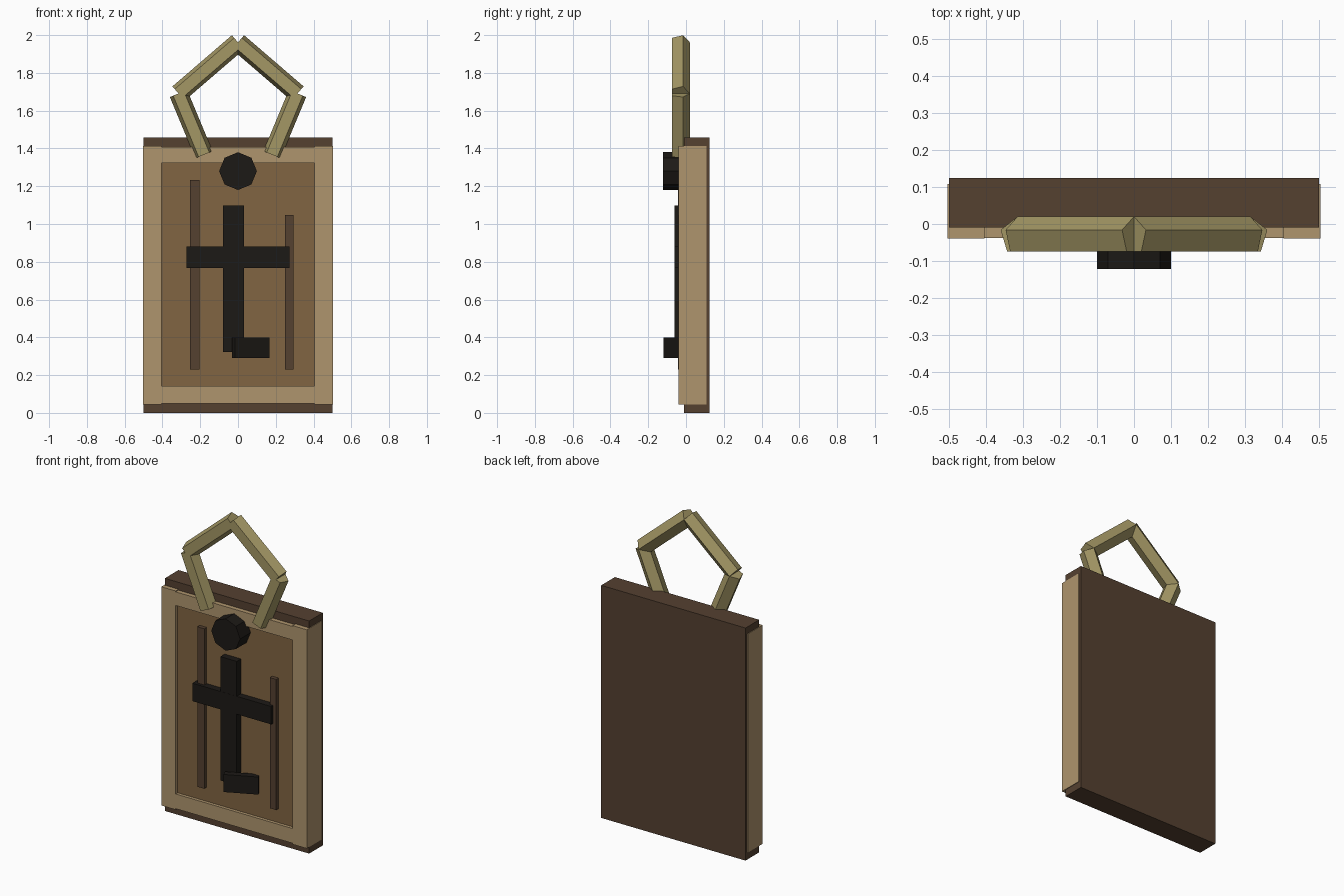
import bpy
import math
from mathutils import Vector

if "Cube" in bpy.data.objects:
    bpy.data.objects.remove(bpy.data.objects["Cube"])


def material(name, rgb):
    m = bpy.data.materials.new(name)
    m.diffuse_color = (*rgb, 1)
    m.use_nodes = True
    m.node_tree.nodes["Principled BSDF"].inputs["Base Color"].default_value = m.diffuse_color
    return m


DARK = material("dark_wood", (0.09, 0.052, 0.03))
LIGHT = material("light_wood", (0.43, 0.30, 0.155))
PANEL = material("panel_wood", (0.22, 0.13, 0.055))
ROPE = material("rope", (0.37, 0.31, 0.13))
BLACK = material("black_iron", (0.012, 0.010, 0.008))


def box(name, x, y, z, mat, rot=0):
    """Box from (min, max) ranges, optionally turned about its vertical axis."""
    bpy.ops.mesh.primitive_cube_add(
        size=1, location=[sum(r) / 2 for r in (x, y, z)], rotation=(0, 0, rot))
    ob = bpy.context.object
    ob.name = name
    ob.scale = [r[1] - r[0] for r in (x, y, z)]
    ob.data.materials.append(mat)
    return ob


def rod(name, a, b, radius, sides, mat):
    """Prism from a to b with one cross-section corner pointing to +y."""
    a, b = Vector(a), Vector(b)
    bpy.ops.mesh.primitive_cylinder_add(vertices=sides, radius=radius, depth=(b - a).length)
    ob = bpy.context.object
    ob.name = name
    d = (b - a).normalized()
    up = Vector((0, 1, 0)) if abs(d.y) < 0.9 else Vector((0, 0, 1))
    side = up.cross(d)
    for v in ob.data.vertices:
        v.co = (a + b) / 2 + side * v.co.x + up * v.co.y + d * v.co.z
    ob.data.materials.append(mat)
    return ob


# Board and recessed panel
box("back_board", (-0.5, 0.5), (-0.01, 0.125), (0, 1.457), DARK)
box("inner_panel", (-0.43, 0.43), (-0.018, 0.02), (0.12, 1.35), PANEL)

# Frame: two uprights and two rails
for s, side in ((-1, "left"), (1, "right")):
    box("frame_" + side, sorted((s * 0.405, s * 0.504)), (-0.039, 0.108), (0.044, 1.414), LIGHT)
box("frame_top", (-0.455, 0.455), (-0.038, 0.1), (1.323, 1.408), LIGHT)
box("frame_bottom", (-0.455, 0.455), (-0.038, 0.1), (0.05, 0.142), LIGHT)

# Thin dark grooves strips on the panel
box("strip_left", (-0.253, -0.204), (-0.042, 0), (0.23, 1.232), DARK)
box("strip_right", (0.25, 0.294), (-0.042, 0), (0.23, 1.048), DARK)

# Raised black mark: upright, crossbar and turned foot
box("mark_upright", (-0.08, 0.033), (-0.06, 0), (0.322, 1.098), BLACK)
box("mark_crossbar", (-0.273, 0.273), (-0.061, 0), (0.768, 0.88), BLACK)
box("mark_foot", (-0.033, 0.167), (-0.08, -0.04), (0.29, 0.4), BLACK, math.radians(25))

# Eight-sided peg
rod("peg", (0, -0.122, 1.28), (0, 0, 1.28), 0.1, 8, BLACK)

# Hanging loop of five-sided rods, mirrored left to right
Y = -0.032
for s, side in ((-1, "left"), (1, "right")):
    path = [(s * 0.18, Y, 1.367), (s * 0.315, Y, 1.691), (0, Y, 1.962)]
    rod("loop_lower_" + side, path[0], path[1], 0.052, 5, ROPE)
    rod("loop_upper_" + side, path[1], path[2], 0.052, 5, ROPE)
